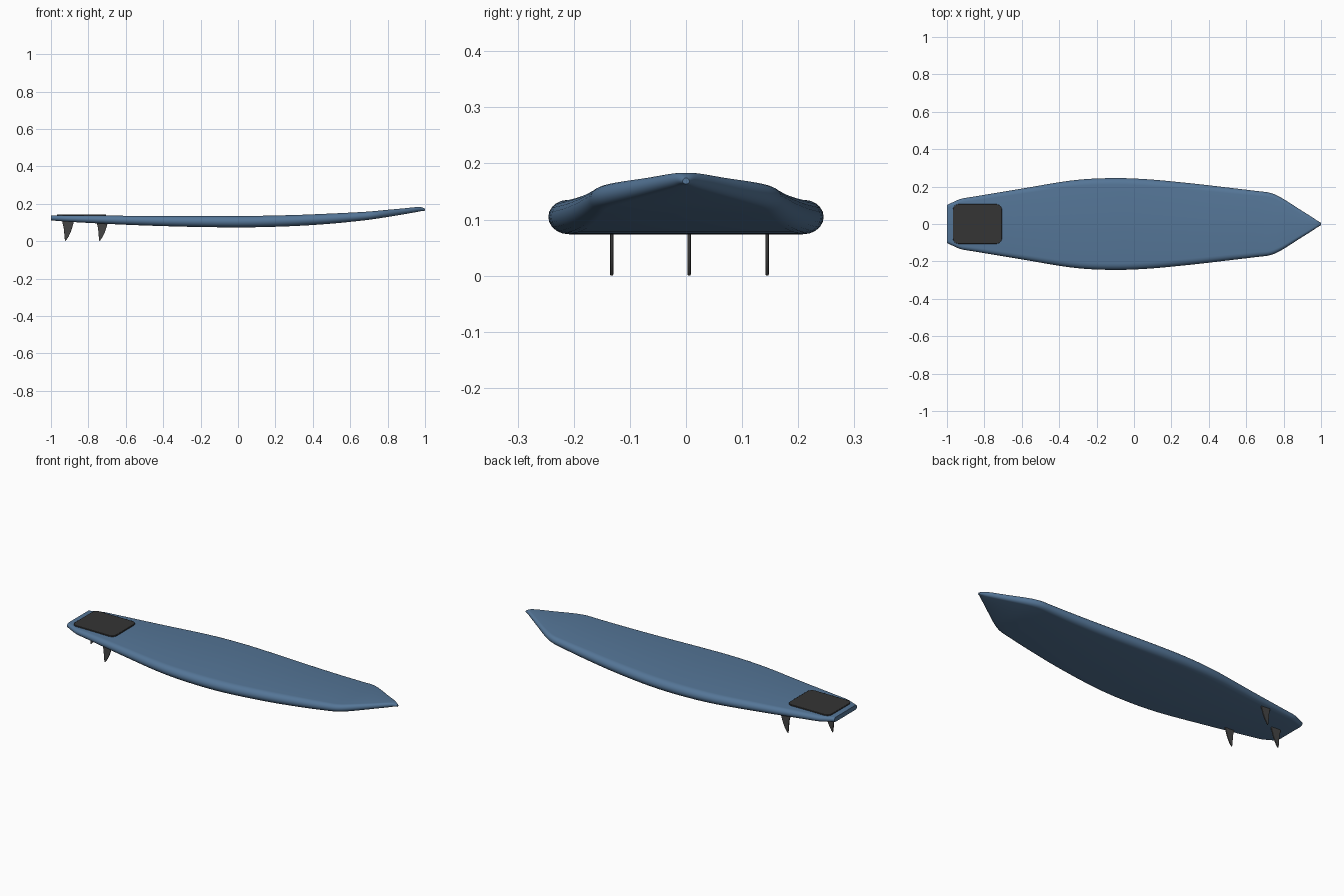
import bpy, bmesh, math

if "Cube" in bpy.data.objects:
    bpy.data.objects.remove(bpy.data.objects["Cube"])


def material(name, color):
    m = bpy.data.materials.new(name)
    m.diffuse_color = (*color, 1)
    m.use_nodes = True
    m.node_tree.nodes["Principled BSDF"].inputs["Base Color"].default_value = m.diffuse_color
    return m


BLUE = material("board_blue", (0.09, 0.18, 0.31))
DARK = material("grip_dark", (0.035, 0.035, 0.035))
FIN = material("fin_grey", (0.06, 0.06, 0.06))


def finish(bm, name, mat, angle):
    bmesh.ops.recalc_face_normals(bm, faces=bm.faces)
    me = bpy.data.meshes.new(name)
    bm.to_mesh(me)
    bm.free()
    ob = bpy.data.objects.new(name, me)
    bpy.context.collection.objects.link(ob)
    me.materials.append(mat)
    bpy.ops.object.select_all(action='DESELECT')
    ob.select_set(True)
    bpy.context.view_layer.objects.active = ob
    bpy.ops.object.shade_smooth_by_angle(angle=math.radians(angle))
    return ob


def catmull(a, b, c, d, t):
    return tuple(0.5 * (2 * q + (r - p) * t + (2 * p - 5 * q + 4 * r - s) * t * t
                        + (3 * q - p - 3 * r + s) * t ** 3)
                 for p, q, r, s in zip(a, b, c, d))


# Board stations: x, half width, bottom z, deck z
STATIONS = [
    (-1.00, 0.102, 0.112, 0.138), (-0.96, 0.120, 0.108, 0.138),
    (-0.92, 0.136, 0.105, 0.138), (-0.84, 0.149, 0.100, 0.138),
    (-0.60, 0.189, 0.088, 0.136), (-0.34, 0.232, 0.079, 0.135),
    (-0.14, 0.245, 0.075, 0.135), (0.06, 0.240, 0.074, 0.135),
    (0.30, 0.218, 0.081, 0.140), (0.50, 0.195, 0.094, 0.148),
    (0.66, 0.176, 0.110, 0.156), (0.73, 0.166, 0.119, 0.161),
    (0.79, 0.139, 0.128, 0.167), (0.88, 0.082, 0.143, 0.175),
    (0.95, 0.038, 0.155, 0.182), (0.98, 0.018, 0.161, 0.182),
    (1.00, 0.006, 0.163, 0.174),
]


def section(w, lo, hi, n=10):
    # Flat deck and bottom joined by fully rounded rails
    mid, h = (lo + hi) / 2, (hi - lo) / 2
    r = min(h * 1.15, w)
    right = []
    for i in range(n + 1):
        a = -math.pi / 2 + math.pi * i / n
        right.append((w - r + r * math.cos(a), mid + h * math.sin(a)))
    return right + [(-y, z) for y, z in reversed(right)]


# Board hull
bm = bmesh.new()
rings = []
last = len(STATIONS) - 1
for i in range(last):
    a, b = STATIONS[max(i - 1, 0)], STATIONS[i]
    c, d = STATIONS[i + 1], STATIONS[min(i + 2, last)]
    for k in range(4):
        rings.append(catmull(a, b, c, d, k / 4))
rings.append(STATIONS[-1])
loops = [[bm.verts.new((x, y, z)) for y, z in section(w, lo, hi)]
         for x, w, lo, hi in rings]
for p, q in zip(loops, loops[1:]):
    for j in range(len(p)):
        k = (j + 1) % len(p)
        bm.faces.new((p[j], p[k], q[k], q[j]))
bm.faces.new(loops[0])
bm.faces.new(loops[-1])
finish(bm, "board", BLUE, 40)

# Tail grip pad: rounded rectangle slab
bm = bmesh.new()
outline = []
r, cx, hx, hy = 0.03, -0.837, 0.131, 0.106
for sx, sy, start in ((1, 1, 0), (-1, 1, 90), (-1, -1, 180), (1, -1, 270)):
    for k in range(7):
        a = math.radians(start + 15 * k)
        outline.append(bm.verts.new((cx + sx * (hx - r) + r * math.cos(a),
                                     sy * (hy - r) + r * math.sin(a), 0.134)))
base = bm.faces.new(outline)
ext = bmesh.ops.extrude_face_region(bm, geom=[base])
bmesh.ops.translate(bm, vec=(0, 0, 0.010),
                    verts=[v for v in ext["geom"] if isinstance(v, bmesh.types.BMVert)])
pad = finish(bm, "grip_pad", DARK, 30)
bev = pad.modifiers.new("soft_edge", 'BEVEL')
bev.width, bev.segments = 0.002, 2

# Fins: raked blade, extruded in y (x offset from leading base corner, z)
BLADE = [(0, 0.112), (0, 0.095), (-0.006, 0.075), (-0.014, 0.050), (-0.025, 0.026),
         (-0.036, 0.009), (-0.044, 0.0), (-0.046, 0.008), (-0.048, 0.030),
         (-0.050, 0.055), (-0.053, 0.078), (-0.058, 0.095), (-0.058, 0.112)]


def fin(name, x, y):
    bm = bmesh.new()
    face = bm.faces.new([bm.verts.new((x + px, y - 0.003, pz)) for px, pz in BLADE])
    ext = bmesh.ops.extrude_face_region(bm, geom=[face])
    bmesh.ops.translate(bm, vec=(0, 0.006, 0),
                        verts=[v for v in ext["geom"] if isinstance(v, bmesh.types.BMVert)])
    ob = finish(bm, name, FIN, 30)
    bev = ob.modifiers.new("soft_edge", 'BEVEL')
    bev.width, bev.segments = 0.001, 2


fin("center_fin", -0.880, 0.0055)
fin("left_fin", -0.697, 0.1445)
fin("right_fin", -0.697, -0.1325)
